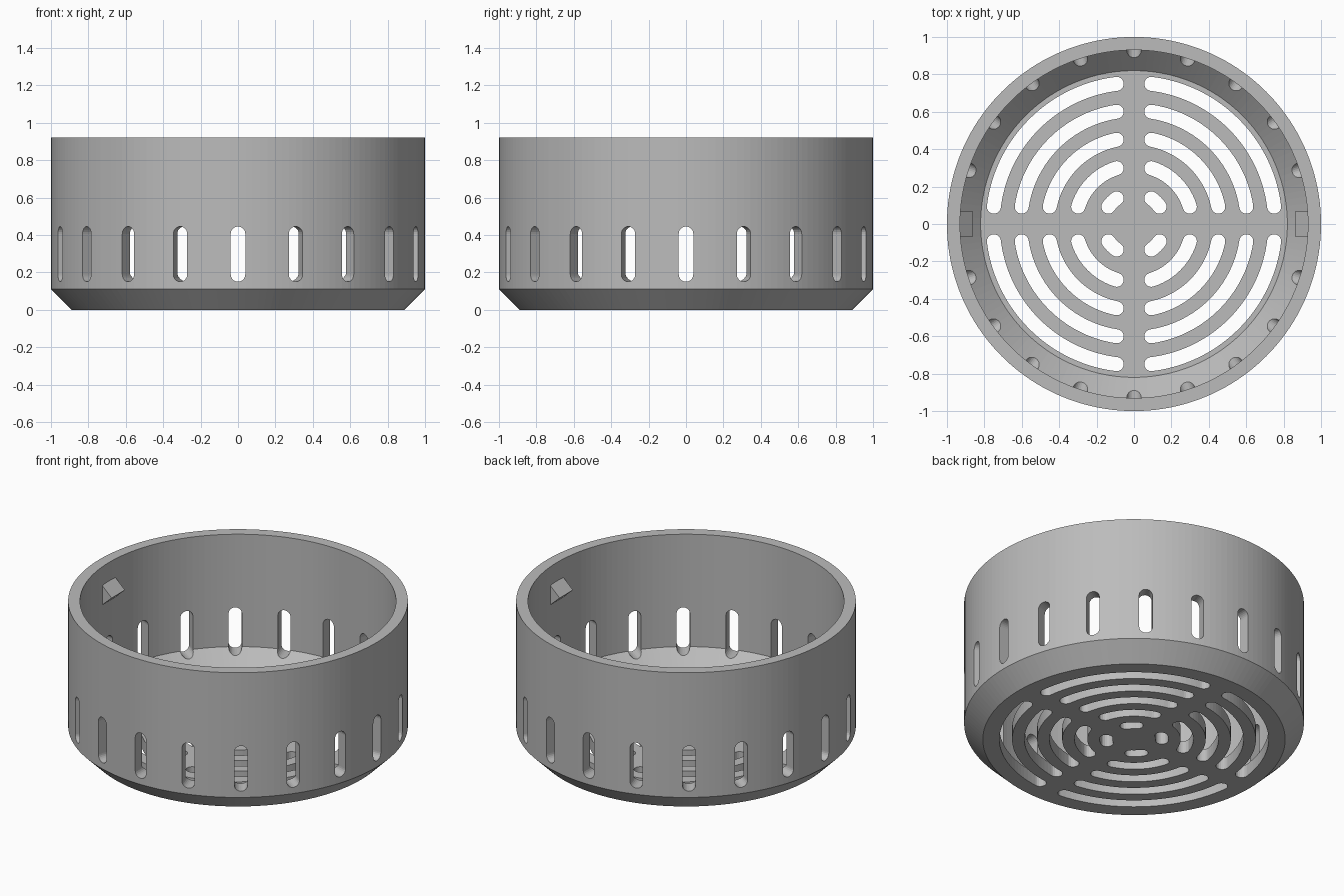
import bpy, bmesh
from math import sin, cos, pi, asin, radians
from mathutils import Matrix, Vector

old = bpy.data.objects.get("Cube")
if old:
    bpy.data.objects.remove(old, do_unlink=True)

SEGMENTS = 160
grey = bpy.data.materials.new("plain grey")
grey.use_nodes = True
colour = (0.5, 0.5, 0.5, 1)
grey.diffuse_color = colour
grey.node_tree.nodes["Principled BSDF"].inputs["Base Color"].default_value = colour


def make_object(name, bm):
    bmesh.ops.recalc_face_normals(bm, faces=bm.faces)
    mesh = bpy.data.meshes.new(name)
    bm.to_mesh(mesh)
    bm.free()
    mesh.materials.append(grey)
    obj = bpy.data.objects.new(name, mesh)
    bpy.context.collection.objects.link(obj)
    return obj


def add_prism(bm, points, offset):
    """Extrude a closed outline along the offset."""
    face = bm.faces.new([bm.verts.new(p) for p in points])
    new = bmesh.ops.extrude_face_region(bm, geom=[face], use_keep_orig=True)["geom"]
    bmesh.ops.translate(bm, vec=offset, verts=[v for v in new if isinstance(v, bmesh.types.BMVert)])


def arc(cx, cy, r, start, end, steps):
    return [(cx + r * cos(start + (end - start) * i / steps),
             cy + r * sin(start + (end - start) * i / steps)) for i in range(steps + 1)]


# Basket body: lathed cup with chamfered base and flat floor
profile = [(0, 0), (0.89, 0), (1, 0.11), (1, 0.92),
           (0.93, 0.92), (0.93, 0.19), (0.82, 0.08), (0, 0.08)]
bm = bmesh.new()
verts = [bm.verts.new((r, 0, z)) for r, z in profile]
edges = [bm.edges.new(pair) for pair in zip(verts, verts[1:])]
bmesh.ops.spin(bm, geom=verts + edges, cent=(0, 0, 0), axis=(0, 0, 1),
               angle=2 * pi, steps=SEGMENTS, use_duplicate=False)
bmesh.ops.remove_doubles(bm, verts=bm.verts, dist=0.0005)
bmesh.ops.dissolve_limit(bm, angle_limit=radians(0.1), verts=bm.verts, edges=bm.edges)
basket = make_object("basket", bm)

# Wall slot cutter: upright rounded slots around the side
bm = bmesh.new()
half, low, high = 0.039, 0.15, 0.445
outline = (arc(0, high - half, half, 0, pi, 12) + arc(0, low + half, half, pi, 2 * pi, 12))
for k in range(20):
    turn = Matrix.Rotation(2 * pi * k / 20, 3, 'Z')
    add_prism(bm, [turn @ Vector((0.84, y, z)) for y, z in outline], turn @ Vector((0.3, 0, 0)))
wall_cutter = make_object("wall_slot_cutter", bm)

# Floor slot cutter: concentric rounded arcs in four quarters
bm = bmesh.new()
half, bar = 0.0375, 0.055
for ring in range(5):
    r = 0.165 + 0.1475 * ring
    a = asin((bar + half) / r)
    b = pi / 2 - a
    steps = 6 + 6 * ring
    outline = (arc(0, 0, r + half, a, b, steps)
               + arc(r * cos(b), r * sin(b), half, b, b + pi, 10)[1:-1]
               + arc(0, 0, r - half, b, a, steps)
               + arc(r * cos(a), r * sin(a), half, a + pi, a + 2 * pi, 10)[1:-1])
    for quarter in range(4):
        turn = Matrix.Rotation(quarter * pi / 2, 3, 'Z')
        add_prism(bm, [turn @ Vector((x, y, -0.1)) for x, y in outline], Vector((0, 0, 0.3)))
floor_cutter = make_object("floor_slot_cutter", bm)

# Cut the slots, then drop the cutters
for cutter in (wall_cutter, floor_cutter):
    cutter.hide_render = True
    mod = basket.modifiers.new(cutter.name, 'BOOLEAN')
    mod.operation = 'DIFFERENCE'
    mod.solver = 'EXACT'
    mod.object = cutter
bpy.context.view_layer.update()
cut_mesh = bpy.data.meshes.new_from_object(basket.evaluated_get(bpy.context.evaluated_depsgraph_get()))
basket.modifiers.clear()
basket.data = cut_mesh
for cutter in (wall_cutter, floor_cutter):
    bpy.data.objects.remove(cutter, do_unlink=True)

# Locking ridges: triangular catches inside the wall on both sides
for side, name in ((1, "left_catch"), (-1, "right_catch")):
    bm = bmesh.new()
    section = [(0.94, 0.80), (0.93, 0.80), (0.86, 0.735), (0.93, 0.67), (0.94, 0.67)]
    add_prism(bm, [(side * x, -0.068, z) for x, z in section], Vector((0, 0.136, 0)))
    make_object(name, bm)
